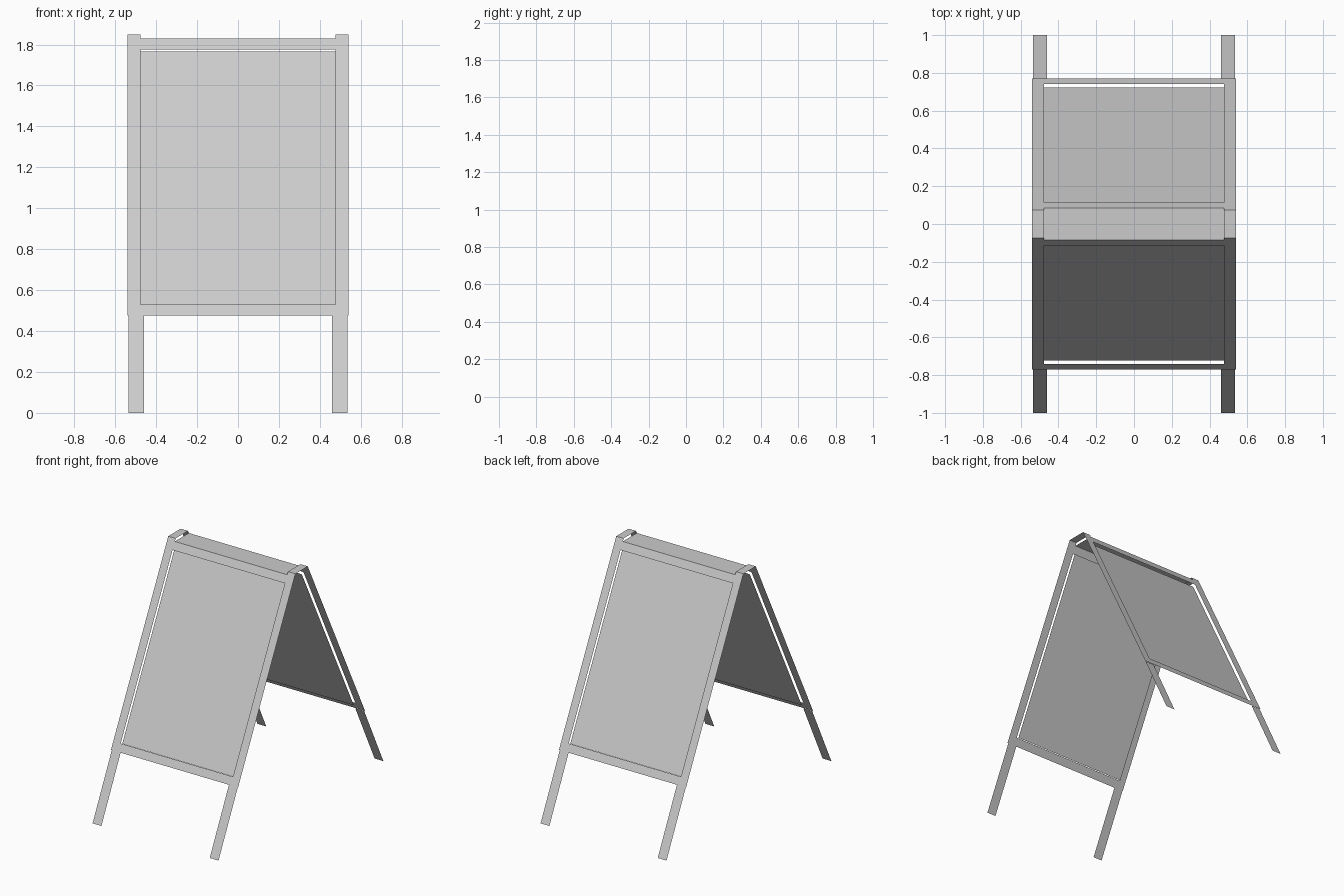
import bpy
from mathutils import Vector

if "Cube" in bpy.data.objects:
    bpy.data.objects.remove(bpy.data.objects["Cube"])

W, IN = 0.54, 0.477              # frame half width, opening half width
BOT, TOP = (-0.77, 0.475), (-0.075, 1.85)   # (y, z) along the front slope
SLOPE = (TOP[0] - BOT[0]) / (TOP[1] - BOT[1])
INWARD = Vector((0, 1, -SLOPE)).normalized() * 0.022


def on_slope(x, z):
    return Vector((x, BOT[0] + (z - BOT[1]) * SLOPE, z))


def sheet(name, verts, faces, back=False):
    """Thin sheet object; back=True turns it half a turn about z."""
    s = -1 if back else 1
    me = bpy.data.meshes.new(name)
    me.from_pydata([(s * v[0], s * v[1], v[2]) for v in verts], [], faces)
    me.update()
    ob = bpy.data.objects.new(name, me)
    bpy.context.collection.objects.link(ob)
    return ob


def rect(x0, x1, z0, z1):
    return [on_slope(x0, z0), on_slope(x1, z0), on_slope(x1, z1), on_slope(x0, z1)]


for side, back in (("front", False), ("back", True)):
    # frame with lowered top edge between the two corner posts
    lo, hi, ztop = 0.53, 1.775, 1.83
    v = []
    for z in (BOT[1], lo, hi, ztop, TOP[1]):
        v += [on_slope(x, z) for x in (-W, -IN, IN, W)]
    f = []
    for r in range(4):
        for c in range(3):
            if c == 1 and r in (1, 3):
                continue
            a = r * 4 + c
            f.append((a, a + 1, a + 5, a + 4))
    sheet(side + "_frame", v, f, back)

    # board set slightly inward behind the frame opening
    sheet(side + "_panel", [p + INWARD for p in rect(-IN, IN, lo, hi)], [(0, 1, 2, 3)], back)

    # legs
    for tag, s in (("left", -1), ("right", 1)):
        x0, x1 = sorted((s * 0.46, s * 0.535))
        yt = BOT[0] + 0.004
        sheet(f"{side}_{tag}_leg",
              [(x0, -1, 0), (x1, -1, 0), (x1, yt, BOT[1]), (x0, yt, BOT[1])],
              [(0, 1, 2, 3)], back)

# top cover and raised end caps joining both boards
for name, x0, x1, z in (("top_cover", -IN, IN, 1.83),
                        ("left_top_cap", -W, -IN, 1.85),
                        ("right_top_cap", IN, W, 1.85)):
    y = on_slope(0, z).y
    sheet(name, [(x0, y, z), (x1, y, z), (x1, -y, z), (x0, -y, z)], [(0, 1, 2, 3)])
